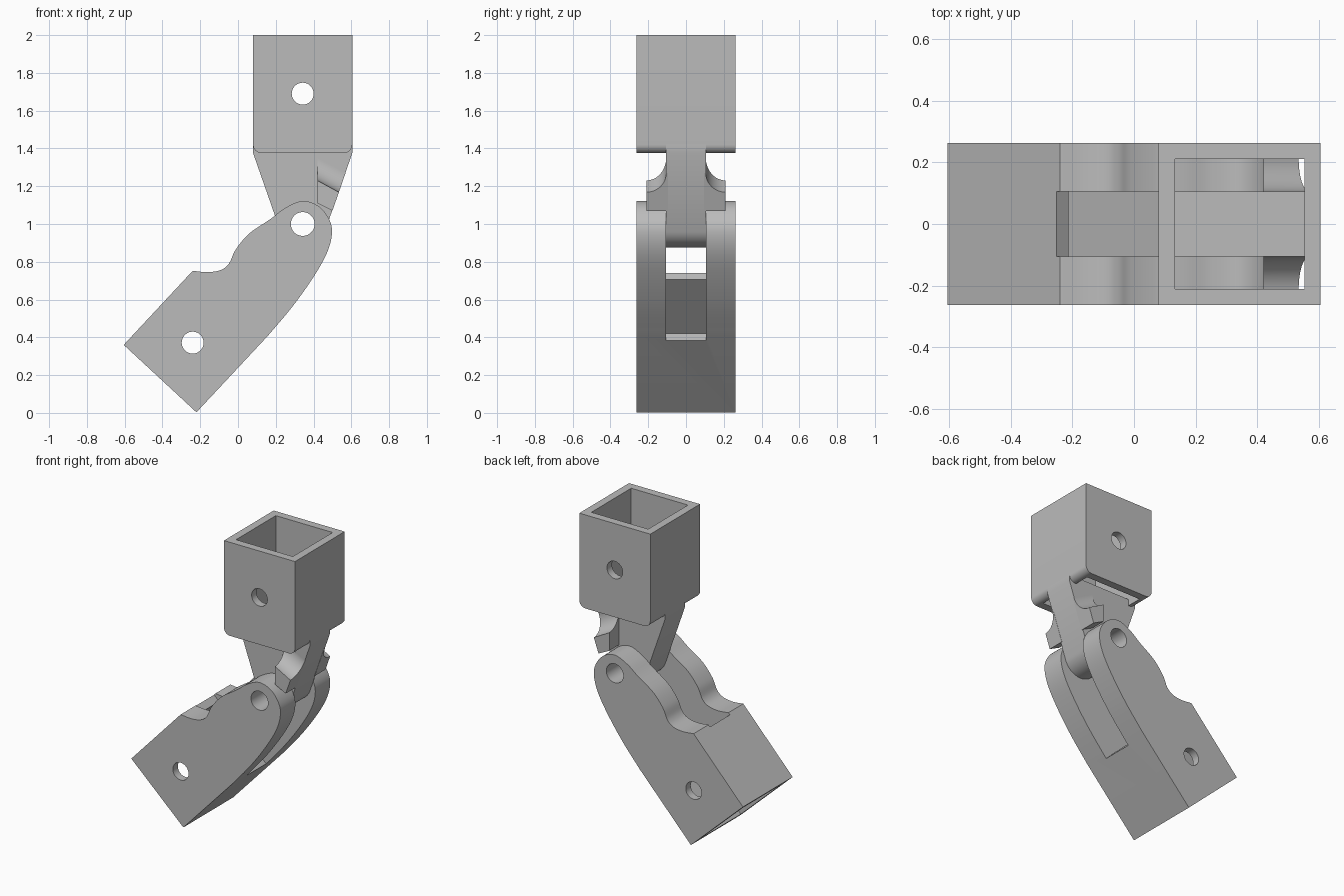
import bpy, bmesh, math
from mathutils import Vector, Matrix

cube = bpy.data.objects.get("Cube")
if cube:
    bpy.data.objects.remove(cube, do_unlink=True)

grey = bpy.data.materials.new("plain grey")
grey.use_nodes = True
COLOUR = (0.5, 0.5, 0.5, 1)
grey.diffuse_color = COLOUR
grey.node_tree.nodes["Principled BSDF"].inputs["Base Color"].default_value = COLOUR

HALF = 0.2625     # half the outer width of both sockets
INNER = 0.21      # half the cavity width
TONGUE = 0.105    # half the tongue and slot thickness
PIVOT = (0.3425, 1.0)


def finish(name, bm):
    bmesh.ops.recalc_face_normals(bm, faces=bm.faces)
    mesh = bpy.data.meshes.new(name)
    bm.to_mesh(mesh)
    bm.free()
    mesh.materials.append(grey)
    obj = bpy.data.objects.new(name, mesh)
    bpy.context.collection.objects.link(obj)
    return obj


def prism(name, points, y0, y1):
    """Extrude an xz outline from y0 to y1."""
    bm = bmesh.new()
    face = bm.faces.new([bm.verts.new((x, y0, z)) for x, z in points])
    new = bmesh.ops.extrude_face_region(bm, geom=[face])["geom"]
    verts = [v for v in new if isinstance(v, bmesh.types.BMVert)]
    bmesh.ops.translate(bm, verts=verts, vec=(0, y1 - y0, 0))
    return finish(name, bm)


def rod(centre, direction, radius, length=2.0):
    bm = bmesh.new()
    turn = Vector(direction).to_track_quat("Z", "Y").to_matrix().to_4x4()
    bmesh.ops.create_cone(bm, cap_ends=True, segments=64, radius1=radius, radius2=radius,
                          depth=length, matrix=Matrix.Translation(centre) @ turn)
    return finish("cutter", bm)


def hole(x, z, radius):
    return rod((x, 0, z), (0, 1, 0), radius)


def cut(obj, *cutters):
    bpy.context.view_layer.objects.active = obj
    for cutter in cutters:
        mod = obj.modifiers.new("cut", "BOOLEAN")
        mod.operation, mod.solver, mod.object = "DIFFERENCE", "EXACT", cutter
        bpy.ops.object.modifier_apply(modifier=mod.name)
        bpy.data.objects.remove(cutter, do_unlink=True)


def arc(cx, cz, r, a0, a1, n):
    angles = [math.radians(a0 + (a1 - a0) * i / n) for i in range(n + 1)]
    return [(cx + r * math.cos(a), cz + r * math.sin(a)) for a in angles]


def smooth_path(points, steps=6):
    """Catmull-Rom curve through the points."""
    p = [Vector(q) for q in points]
    p = [2 * p[0] - p[1]] + p + [2 * p[-1] - p[-2]]
    out = []
    for a, b, c, d in zip(p, p[1:], p[2:], p[3:]):
        for i in range(steps):
            t = i / steps
            out.append(0.5 * (2 * b + (c - a) * t + (2 * a - 5 * b + 4 * c - d) * t * t
                              + (3 * b - a - 3 * c + d) * t ** 3))
    return [tuple(q) for q in out + [p[-2]]]


# Lower fork: tilted square socket that narrows into two curved arms
corner_a, corner_b = Vector((-0.605, 0.36)), Vector((-0.22, 0.003))
across = (corner_b - corner_a).normalized()
along = Vector((-across.y, across.x))
end = (corner_a + corner_b) / 2


def tilted(s0, s1, t0, t1):
    return [tuple(end + across * s + along * t)
            for s, t in ((s0, t0), (s1, t0), (s1, t1), (s0, t1))]


edge = smooth_path([(-0.24, 0.752), (-0.16, 0.745), (-0.09, 0.757), (-0.047, 0.792),
                    (-0.012, 0.865), (0.06, 0.95), (0.17, 1.025), (0.25, 1.085),
                    (0.3425, 1.122), (0.43, 1.092), (0.485, 1.02), (0.497, 0.945),
                    (0.47, 0.845), (0.40, 0.72), (0.29, 0.565), (0.16, 0.41)])
fork = prism("lower_fork", [tuple(corner_a)] + edge + [tuple(corner_b)], -HALF, HALF)
SLOT = 0.52
cut(fork,
    prism("cutter", tilted(-1, 1, SLOT, 2), -TONGUE, TONGUE),
    prism("cutter", tilted(-INNER, INNER, -0.2, SLOT + 0.001), -INNER, INNER),
    hole(*PIVOT, 0.063),
    hole(-0.24, 0.372, 0.058))

# Upper socket: upright square tube with rounded lower corners
left, right, base, r = PIVOT[0] - HALF, PIVOT[0] + HALF, 1.375, 0.045
outline = ([(right, 2), (left, 2)] + arc(left + r, base + r, r, 180, 270, 8)
           + arc(right - r, base + r, r, 270, 360, 8))
socket = prism("upper_socket", outline, -HALF, HALF)
px = PIVOT[0]
cut(socket,
    prism("cutter", [(px - INNER, 1), (px + INNER, 1), (px + INNER, 3), (px - INNER, 3)],
          -INNER, INNER),
    hole(px, 1.69, 0.058))

# Tapered tongue reaching down to the pivot
outline = ([(right, base + r), (left, base + r), (left, base)]
           + arc(*PIVOT, 0.124, 199, 341, 24) + [(right, base)])
tongue = prism("tongue", outline, -TONGUE, TONGUE)
cut(tongue, hole(*PIVOT, 0.063))

# Stop wings with a scooped upper side, one on each face of the tongue
parts = [fork, socket, tongue]
slope = Vector((0.11, 0, -0.06))
for name, side in (("front_stop_wing", -1), ("back_stop_wing", 1)):
    wing = prism(name, [(0.42, 1.35), (0.569, 1.269), (0.5, 1.07), (0.42, 1.11)],
                 side * (TONGUE - 0.01), side * INNER)
    cut(wing, rod((0.42, side * INNER, 1.35), slope, INNER - TONGUE))
    parts.append(wing)

# Smooth curves, sharp edges
for obj in parts:
    bpy.ops.object.select_all(action="DESELECT")
    obj.select_set(True)
    bpy.context.view_layer.objects.active = obj
    bpy.ops.object.shade_smooth_by_angle(angle=math.radians(30))
